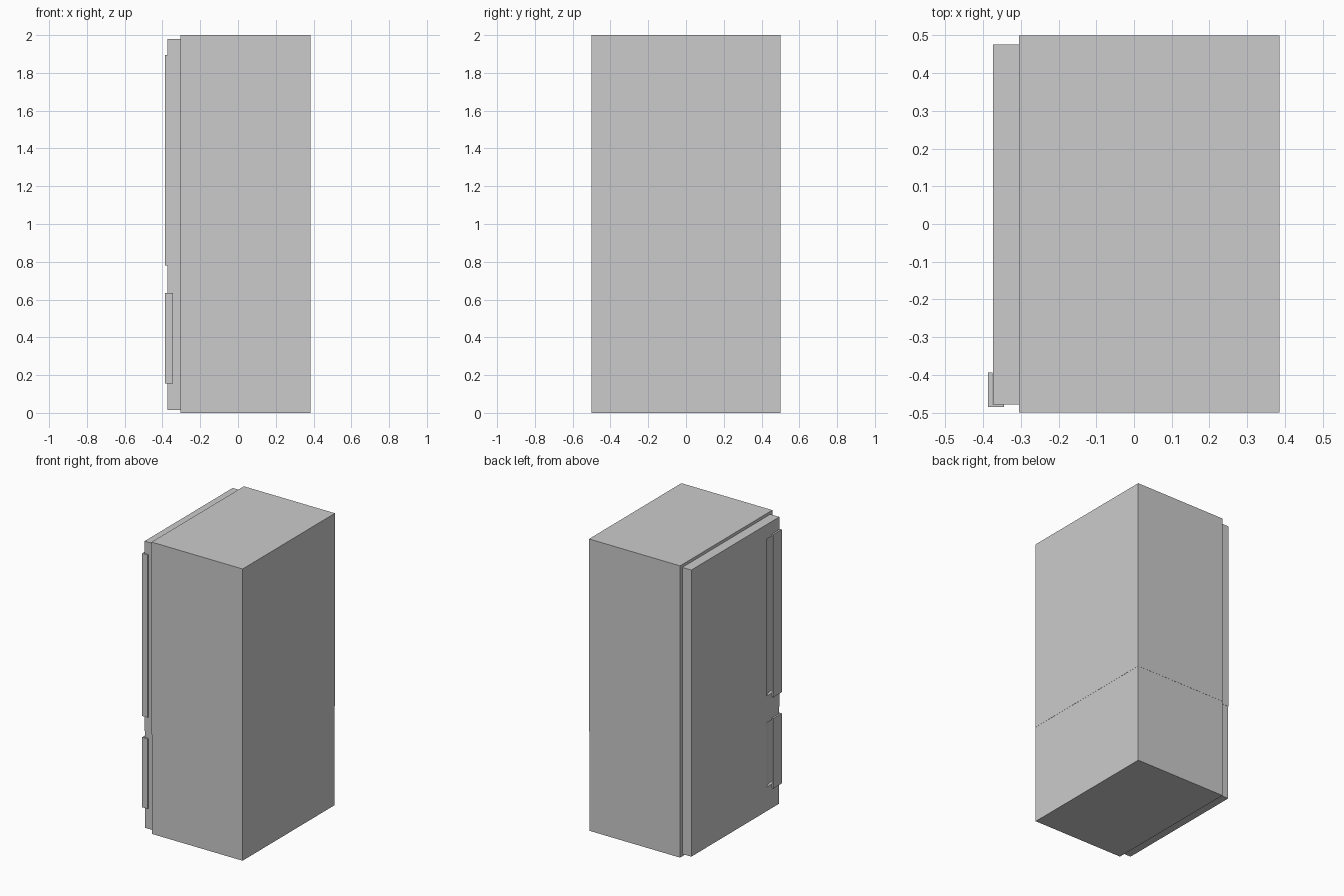
import bpy, bmesh

if "Cube" in bpy.data.objects:
    bpy.data.objects.remove(bpy.data.objects["Cube"])


def prism(name, profile, z0, z1):
    """Extrude an xy outline from z0 up to z1."""
    bm = bmesh.new()
    face = bm.faces.new([bm.verts.new((x, y, z0)) for x, y in profile])
    top = bmesh.ops.extrude_face_region(bm, geom=[face])["geom"]
    verts = [v for v in top if isinstance(v, bmesh.types.BMVert)]
    bmesh.ops.translate(bm, verts=verts, vec=(0, 0, z1 - z0))
    bmesh.ops.recalc_face_normals(bm, faces=bm.faces[:])
    mesh = bpy.data.meshes.new(name)
    bm.to_mesh(mesh)
    bm.free()
    obj = bpy.data.objects.new(name, mesh)
    bpy.context.collection.objects.link(obj)
    return obj


def rect(x0, x1, y0, y1):
    return [(x0, y0), (x1, y0), (x1, y1), (x0, y1)]


# Grip recess scooped into the door face behind the handle
SCOOP = [(-0.40, -0.337), (-0.373, -0.337), (-0.361, -0.365), (-0.350, -0.40),
         (-0.346, -0.45), (-0.346, -0.465), (-0.40, -0.465)]
# Handle wraps around the door edge
HANDLE = [(-0.387, -0.393), (-0.387, -0.485), (-0.345, -0.485),
          (-0.345, -0.477), (-0.375, -0.477), (-0.375, -0.393)]

# Compartment: name, inset, body z range, door z range, handle z range
SECTIONS = [
    ("lower", 0.001, (0.0, 0.715), (0.015, 0.715), (0.155, 0.635)),
    ("upper", 0.0, (0.68, 2.0), (0.68, 1.98), (0.78, 1.895)),
]

for name, e, body, door, grip in SECTIONS:
    # Cabinet body
    prism(name + "_cabinet", rect(-0.305 + e, 0.385 - e, -0.5 + e, 0.5 - e), *body)

    # Door with its grip recess
    panel = prism(name + "_door", rect(-0.373 + e, -0.305 + e, -0.478 + e, 0.475 - e), *door)
    cutter = prism(name + "_recess_cutter", SCOOP, grip[0] + 0.025, grip[1] - 0.015)
    cutter.hide_render = True
    cutter.hide_set(True)
    cut = panel.modifiers.new("recess", 'BOOLEAN')
    cut.operation = 'DIFFERENCE'
    cut.solver = 'EXACT'
    cut.object = cutter

    # Handle
    prism(name + "_handle", HANDLE, *grip)
